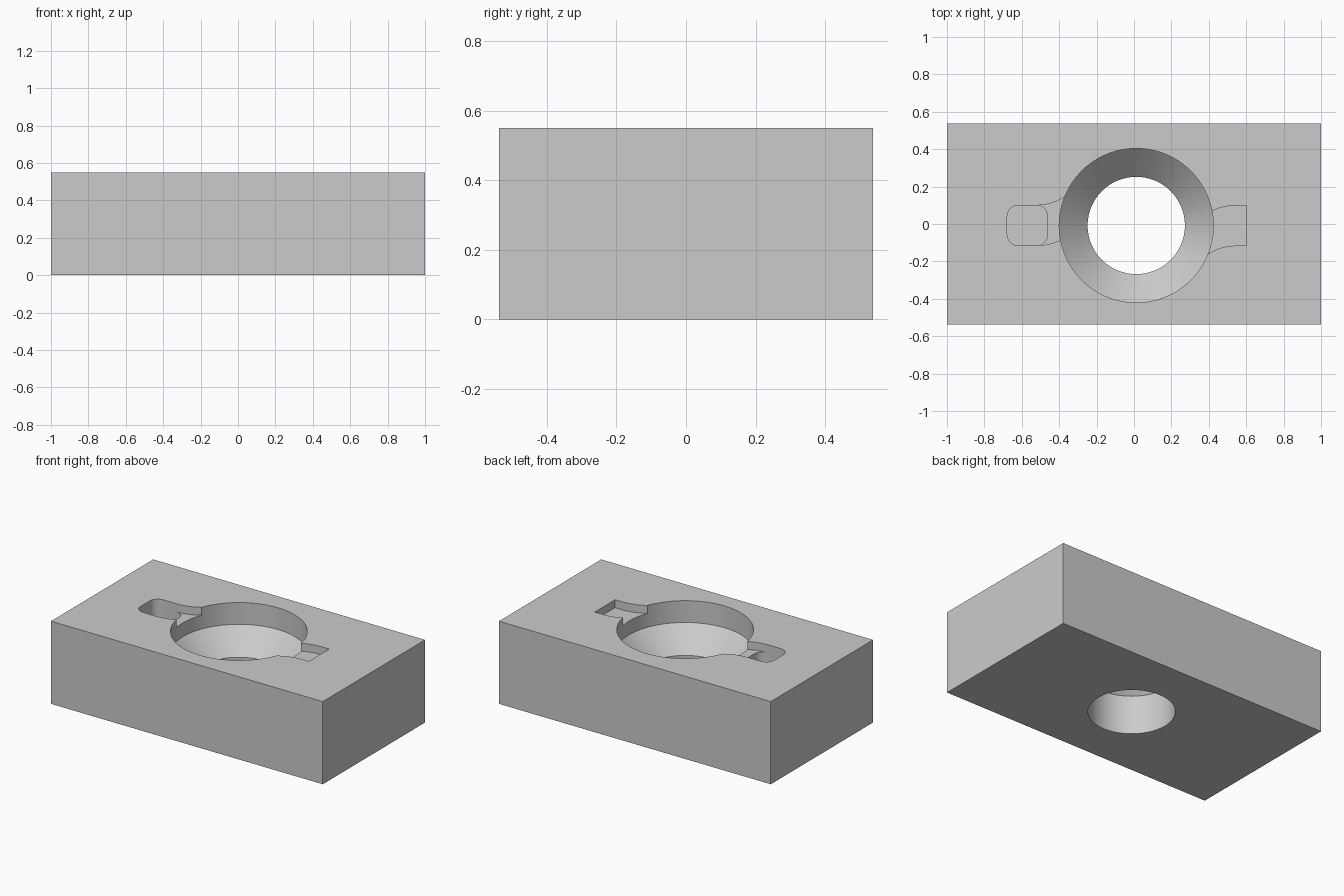
import bpy, bmesh, math
from mathutils import Matrix, Vector

if "Cube" in bpy.data.objects:
    bpy.data.objects.remove(bpy.data.objects["Cube"], do_unlink=True)

LENGTH, WIDTH, HEIGHT = 2.0, 1.075, 0.55
CENTRE = Vector((0.012, -0.008, 0))

grey = bpy.data.materials.new("plain grey")
grey.use_nodes = True
grey.diffuse_color = (0.6, 0.6, 0.6, 1)
grey.node_tree.nodes["Principled BSDF"].inputs["Base Color"].default_value = (0.6, 0.6, 0.6, 1)


def make_object(name, bm):
    bmesh.ops.recalc_face_normals(bm, faces=bm.faces)
    mesh = bpy.data.meshes.new(name)
    bm.to_mesh(mesh)
    bm.free()
    mesh.materials.append(grey)
    obj = bpy.data.objects.new(name, mesh)
    bpy.context.collection.objects.link(obj)
    return obj


def prism(name, outline, floor, turn):
    """Upright cutter from an outline, turned about the bore axis."""
    bm = bmesh.new()
    face = bm.faces.new([bm.verts.new((x, y, floor)) for x, y in outline])
    new = bmesh.ops.extrude_face_region(bm, geom=[face])["geom"]
    bmesh.ops.translate(bm, vec=(0, 0, HEIGHT + 0.1 - floor),
                        verts=[v for v in new if isinstance(v, bmesh.types.BMVert)])
    bm.transform(Matrix.Translation(CENTRE) @ Matrix.Rotation(turn, 4, "Z"))
    return make_object(name, bm)


def revolve(name, profile, sides=96):
    """Closed solid of revolution about the bore axis."""
    bm = bmesh.new()
    rings = []
    for r, z in profile:
        rings.append([bm.verts.new((r * math.cos(a), r * math.sin(a), z))
                      for a in (math.tau * i / sides for i in range(sides))])
    for low, high in zip(rings, rings[1:]):
        for i in range(sides):
            j = (i + 1) % sides
            bm.faces.new((low[i], low[j], high[j], high[i]))
    bm.faces.new(rings[0])
    bm.faces.new(rings[-1])
    bm.transform(Matrix.Translation(CENTRE))
    return make_object(name, bm)


def rounded_square(cx, half, radius, steps=8):
    points = []
    for corner, (sx, sy) in enumerate([(1, 1), (-1, 1), (-1, -1), (1, -1)]):
        for k in range(steps + 1):
            a = math.pi / 2 * (corner + k / steps)
            points.append((cx + sx * (half - radius) + radius * math.cos(a),
                           sy * (half - radius) + radius * math.sin(a)))
    return points


# Solid block
bm = bmesh.new()
bmesh.ops.create_cube(bm, size=1)
bm.transform(Matrix.Translation((0, 0, HEIGHT / 2)) @ Matrix.Diagonal((LENGTH, WIDTH, HEIGHT, 1)))
block = make_object("block", bm)

# Stepped through bore: straight recess, conical seat, straight hole
cutters = [revolve("bore_cutter", [(0.26, -0.1), (0.26, 0.257), (0.412, 0.405), (0.412, HEIGHT + 0.1)])]

# Side pockets with shallow swept channels into the bore
channel = [(-0.59, 0.107), (-0.535, 0.107), (-0.49, 0.111), (-0.45, 0.12), (-0.42, 0.132),
           (-0.39, 0.148), (-0.34, 0.18), (-0.3, -0.03), (-0.41, -0.08), (-0.45, -0.095),
           (-0.49, -0.104), (-0.535, -0.107), (-0.59, -0.107)]
for side, turn in (("right", 0), ("left", math.pi)):
    cutters.append(prism(side + "_pocket_cutter", rounded_square(-0.582, 0.108, 0.06), HEIGHT - 0.15, turn))
    cutters.append(prism(side + "_channel_cutter", channel, HEIGHT - 0.053, turn))

# Cut the block, then discard the cutters
bpy.context.view_layer.objects.active = block
block.select_set(True)
for cutter in cutters:
    cutter.hide_render = True
    cut = block.modifiers.new(cutter.name, "BOOLEAN")
    cut.operation = "DIFFERENCE"
    cut.solver = "EXACT"
    cut.object = cutter
    bpy.ops.object.modifier_apply(modifier=cut.name)
for cutter in cutters:
    bpy.data.objects.remove(cutter, do_unlink=True)

bpy.ops.object.shade_smooth_by_angle(angle=math.radians(30))
